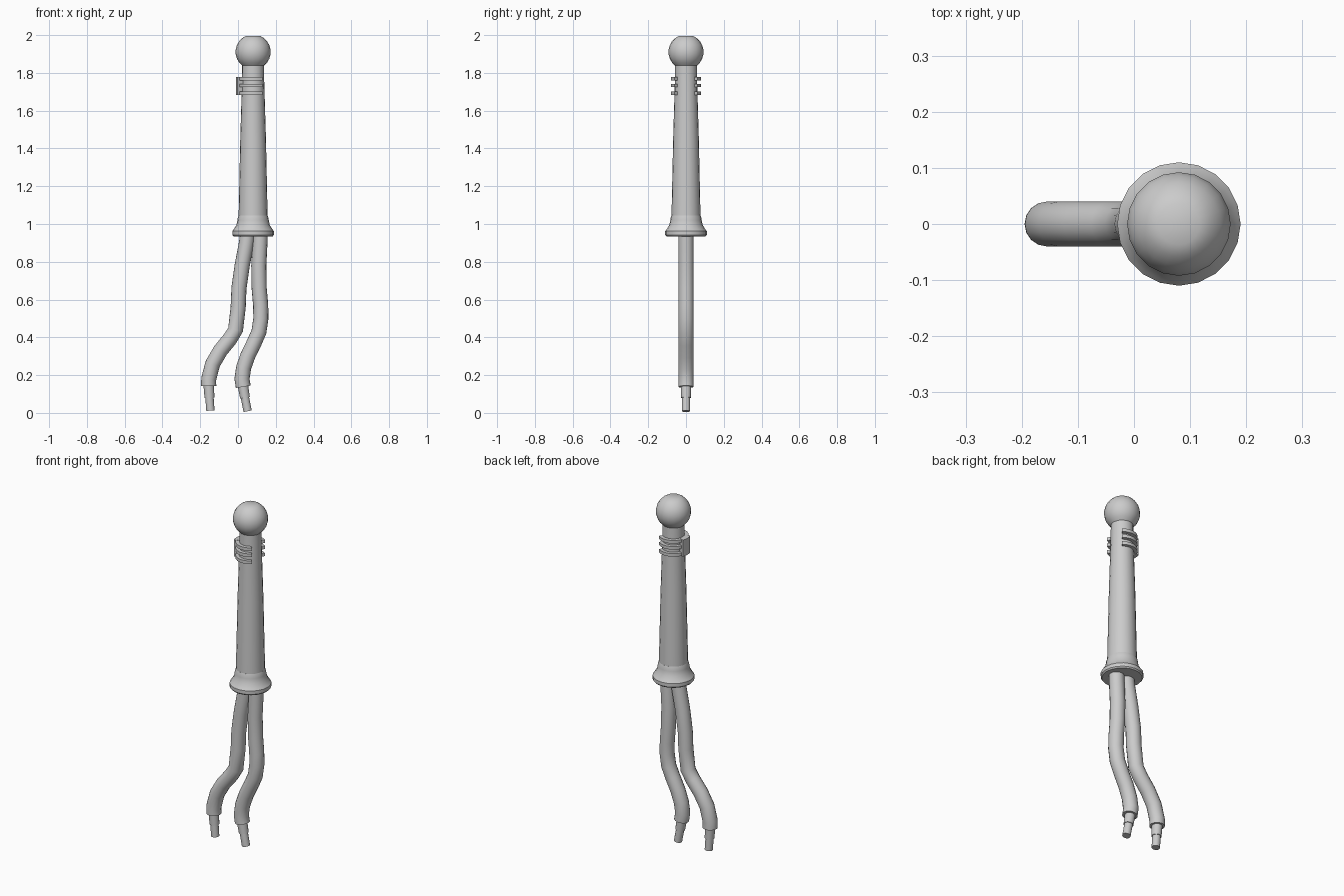
import bpy, bmesh, math
from mathutils import Vector

if "Cube" in bpy.data.objects:
    bpy.data.objects.remove(bpy.data.objects["Cube"])

CX = 0.08  # axis of the handle


def finish(name, bm, angle=35):
    bmesh.ops.recalc_face_normals(bm, faces=bm.faces)
    me = bpy.data.meshes.new(name)
    bm.to_mesh(me)
    bm.free()
    ob = bpy.data.objects.new(name, me)
    bpy.context.collection.objects.link(ob)
    bpy.ops.object.select_all(action='DESELECT')
    ob.select_set(True)
    bpy.context.view_layer.objects.active = ob
    bpy.ops.object.shade_smooth_by_angle(angle=math.radians(angle))
    return ob


def sweep(name, pts, sides, angle=35):
    """Round sweep through (x, z, radius) points in the XZ plane.
    Rings stay square to the path; a straight vertical path is a lathe."""
    bm = bmesh.new()
    rings = []
    for i, (x, z, r) in enumerate(pts):
        a, b = pts[max(i - 1, 0)], pts[min(i + 1, len(pts) - 1)]
        t = Vector((b[0] - a[0], 0, b[1] - a[1])).normalized()
        side = Vector((t.z, 0, -t.x))
        rings.append([bm.verts.new(Vector((x, 0, z)) + r * (
            side * math.cos(k * math.tau / sides) +
            Vector((0, 1, 0)) * math.sin(k * math.tau / sides)))
            for k in range(sides)])
    for p, q in zip(rings, rings[1:]):
        for k in range(sides):
            n = (k + 1) % sides
            bm.faces.new((p[k], p[n], q[n], q[k]))
    bm.faces.new(rings[0])
    bm.faces.new(rings[-1])
    return finish(name, bm, angle)


def arc_band(name, r0, r1, z0, z1, a0, a1, n):
    """Rectangular section bent round the handle axis."""
    bm = bmesh.new()
    secs = []
    for i in range(n + 1):
        a = math.radians(a0 + (a1 - a0) * i / n)
        secs.append([bm.verts.new((CX + r * math.cos(a), r * math.sin(a), z))
                     for r, z in ((r0, z0), (r1, z0), (r1, z1), (r0, z1))])
    for p, q in zip(secs, secs[1:]):
        for k in range(4):
            m = (k + 1) % 4
            bm.faces.new((p[k], p[m], q[m], q[k]))
    bm.faces.new(secs[0])
    bm.faces.new(secs[-1])
    return finish(name, bm)


# ball knob, flattened at the pole
R, BZ = 0.093, 1.911
ball = []
for i in range(9):
    a = math.radians(-52 + (66.5 + 52) * i / 8)
    ball.append((CX, BZ + R * math.sin(a), R * math.cos(a)))
sweep("ball_knob", ball, 20)

# tapered handle shaft
sweep("handle_shaft", [(CX, 1.03, 0.077), (CX, 1.45, 0.068),
                       (CX, 1.75, 0.059), (CX, 1.85, 0.058)], 20)

# flared collar at the foot of the handle
collar = [(0.935, 0.104), (0.942, 0.11), (0.962, 0.11), (0.97, 0.104),
          (0.995, 0.088), (1.02, 0.083), (1.03, 0.082), (1.045, 0.077)]
sweep("handle_collar", [(CX, z, r) for z, r in collar], 20)

# open clip: three C-shaped prongs joined by a back plate
for i, z in enumerate((1.692, 1.733, 1.768)):
    arc_band(f"clip_prong_{i + 1}", 0.055, 0.079, z - 0.009, z + 0.009, 50, 310, 16)
arc_band("clip_plate", 0.057, 0.09, 1.682, 1.778, 158, 202, 4)

# two bent hoses with stepped nozzles
hoses = {
    "left": ([(0.052, 0.96), (0.045, 0.90), (0.022, 0.78), (0.005, 0.66), (0.001, 0.56),
              (-0.013, 0.44), (-0.044, 0.39), (-0.093, 0.33), (-0.134, 0.26),
              (-0.155, 0.18), (-0.155, 0.142)],
             [(-0.155, 0.15), (-0.151, 0.08), (-0.146, 0.012)]),
    "right": ([(0.118, 0.96), (0.116, 0.90), (0.110, 0.78), (0.112, 0.66), (0.120, 0.57),
               (0.121, 0.50), (0.111, 0.43), (0.085, 0.37), (0.053, 0.305),
               (0.030, 0.24), (0.021, 0.18), (0.028, 0.138)],
              [(0.025, 0.15), (0.037, 0.08), (0.051, 0.009)]),
}
for side, (path, tip) in hoses.items():
    sweep(f"{side}_hose", [(x, z, 0.04) for x, z in path], 16, 50)
    sweep(f"{side}_nozzle_base", [(*tip[0], 0.028), (*tip[1], 0.026)], 16)
    sweep(f"{side}_nozzle_tip", [(*tip[1], 0.022), (*tip[2], 0.022)], 16)
